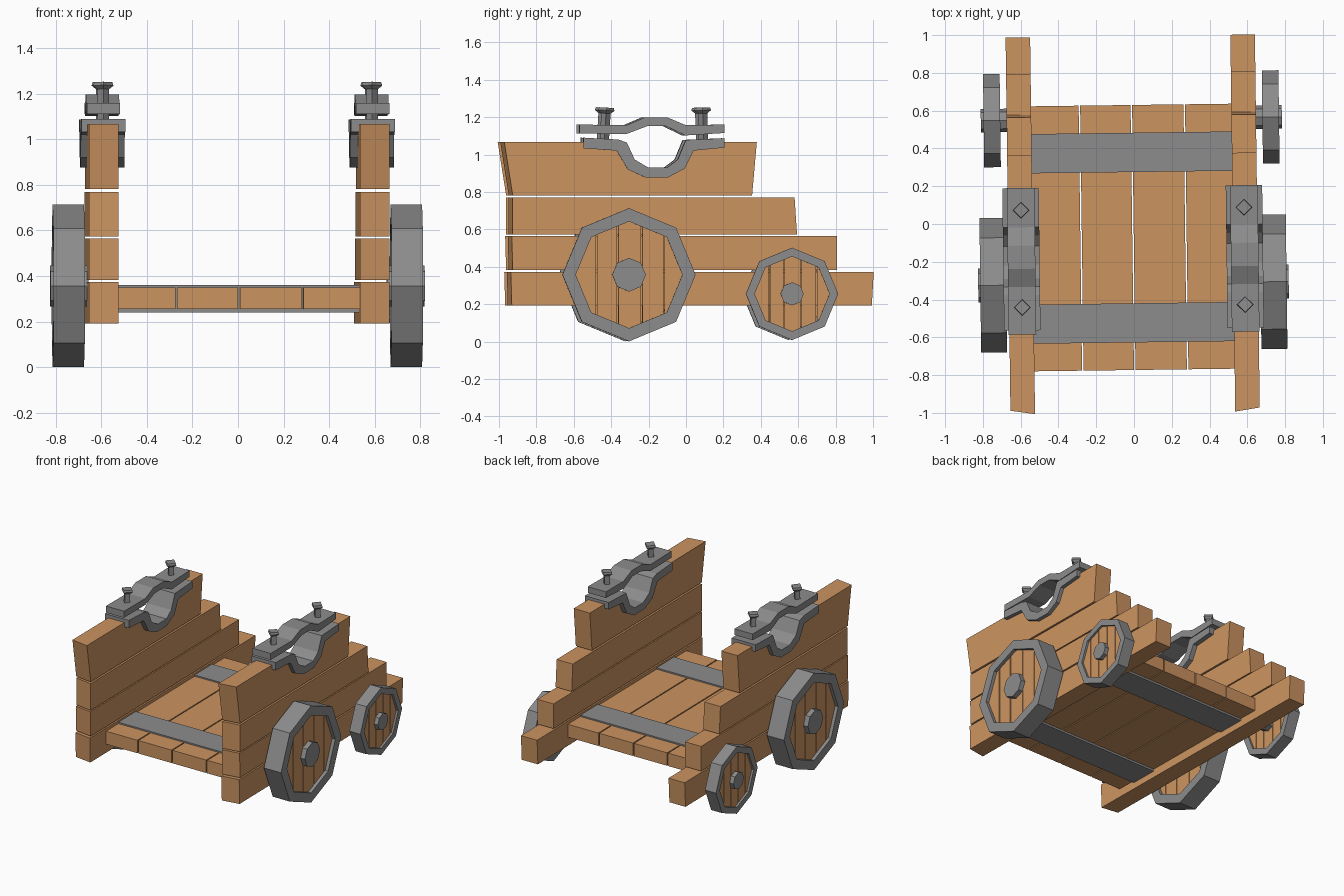
import bpy, bmesh, math
from mathutils import Vector, Matrix

if "Cube" in bpy.data.objects:
    bpy.data.objects.remove(bpy.data.objects["Cube"])

TURN = 0.013      # the whole carriage sits slightly turned
CENTRE = -0.007


def material(name, rgb):
    m = bpy.data.materials.new(name)
    m.diffuse_color = (*rgb, 1)
    m.use_nodes = True
    m.node_tree.nodes["Principled BSDF"].inputs["Base Color"].default_value = m.diffuse_color
    return m


WOOD = material("oak wood", (0.60, 0.295, 0.118))
IRON = material("grey iron", (0.262, 0.262, 0.262))


def finish(name, bm, mat, mirror=True):
    bmesh.ops.recalc_face_normals(bm, faces=bm.faces)
    mesh = bpy.data.meshes.new(name)
    bm.to_mesh(mesh)
    bm.free()
    mesh.materials.append(mat)
    ob = bpy.data.objects.new(name, mesh)
    bpy.context.collection.objects.link(ob)
    ob.location.x = CENTRE
    ob.rotation_euler.z = TURN
    if mirror:
        ob.modifiers.new("mirror", 'MIRROR').use_mirror_merge = False
    return ob


def prism(profile, x0, x1):
    """Extrude a (y, z) outline from x0 to x1."""
    bm = bmesh.new()
    f = bm.faces.new([bm.verts.new((x0, y, z)) for y, z in profile])
    new = bmesh.ops.extrude_face_region(bm, geom=[f])["geom"]
    for v in new:
        if isinstance(v, bmesh.types.BMVert):
            v.co.x = x1
    return bm


def octagon(y, z, r):
    return [(y + r * math.cos(k * math.pi / 4), z + r * math.sin(k * math.pi / 4)) for k in range(8)]


# cradle strap outlines: top surface and underside
cradle_top = [(-.556, 1.09), (-.37, 1.08), (-.325, 1.064), (-.283, .973), (-.21, .93),
              (-.11, .93), (-.053, .973), (-.01, 1.078), (.198, 1.087)]
cradle_low = [(-.556, 1.033), (-.38, 1.021), (-.32, .92), (-.225, .877),
              (-.105, .877), (-.016, .925), (.032, 1.021), (.198, 1.037)]
cap_top = [(-.578, 1.16), (-.326, 1.157), (-.23, 1.198), (-.107, 1.198), (-.01, 1.157), (.198, 1.16)]
cap_low = [(-.578, 1.112), (-.326, 1.11), (-.215, 1.152), (-.117, 1.152), (-.012, 1.102), (.198, 1.115)]

# stepped side planks; the top one is notched for the cradle
notch = [(.005, 1.065), (-.035, .95), (-.11, .9), (-.22, .9), (-.3, .95), (-.355, 1.065)]
side_planks = {
    "side_plank_bottom": [(-.96, .192), (.985, .192), (.995, .373), (-.965, .373)],
    "side_plank_lower": [(-.955, .383), (.80, .383), (.80, .565), (-.96, .565)],
    "side_plank_upper": [(-.955, .573), (.585, .573), (.572, .77), (-.955, .77)],
    "side_plank_top": [(-.955, .782), (.345, .782), (.37, 1.067)] + notch + [(-1.0, 1.067)],
}
for name, outline in side_planks.items():
    bm = prism(outline, .53, .66)
    for v in bm.verts:                       # front ends cut at a slight slant
        if v.co.y < -.9 and v.co.x > .6:
            v.co.y += .02
    finish(name, bm, WOOD)

# floor boards
for i, (x0, x1) in enumerate([(-.56, -.278), (-.27, -.003), (.005, .277), (.285, .56)]):
    finish(f"floor_board_{i + 1}", prism([(-.773, .255), (.63, .255), (.63, .35), (-.773, .35)], x0, x1),
           WOOD, mirror=False)

# iron bands around the floor
for name, y0, y1 in [("front_floor_band", -.627, -.42), ("rear_floor_band", .275, .483)]:
    finish(name, prism([(y0, .24), (y1, .24), (y1, .36), (y0, .36)], -.54, .54), IRON, mirror=False)

# cannon cradles and hold-down caps
finish("barrel_cradle", prism(cradle_top + cradle_low[::-1], .495, .688), IRON)
finish("barrel_cap", prism(cap_top + cap_low[::-1], .518, .664), IRON)


# bolts: square shaft flaring into a flat diamond head
def bolt(name, y, tilt):
    bm = bmesh.new()
    rings = []
    for r, z in [(.025, 1.06), (.025, 1.22), (.045, 1.236), (.04, 1.251)]:
        rings.append([bm.verts.new((r * math.cos(k * math.pi / 2), r * math.sin(k * math.pi / 2), z))
                      for k in range(4)])
    for a, b in zip(rings, rings[1:]):
        for k in range(4):
            bm.faces.new((a[k], a[k - 1], b[k - 1], b[k]))
    bm.faces.new(rings[0])
    bm.faces.new(rings[-1])
    turn = (Matrix.Translation((.59, y, 1.1)) @ Matrix.Rotation(tilt, 4, 'X') @ Matrix.Translation((0, 0, -1.1)))
    bmesh.ops.transform(bm, matrix=turn, verts=bm.verts)
    finish(name, bm, IRON)


bolt("front_bolt", -.443, -.06)
bolt("rear_bolt", .085, .03)


# wheels: octagonal iron rim, planked disc, iron hub
def wheel(name, y, z, r, inner, hub, x, half, hub_x0, hub_x1):
    bm = bmesh.new()
    loops = []
    for rad, px in [(r, x - half), (r, x + half), (inner, x + half), (inner, x - half)]:
        loops.append([bm.verts.new((px, *p)) for p in octagon(y, z, rad)])
    for i in range(4):
        a, b = loops[i], loops[(i + 1) % 4]
        for k in range(8):
            bm.faces.new((a[k], a[k - 1], b[k - 1], b[k]))
    finish(name + "_rim", bm, IRON)

    cuts = [-1.1, -.61, -.21, .24, .655, 1.1]
    for i, (c0, c1) in enumerate(zip(cuts, cuts[1:])):
        bm = prism(octagon(y, z, inner + .01), x - half * .65, x + half * .65)
        for edge, side in [(c0 * inner + .003, -1), (c1 * inner - .003, 1)]:
            bmesh.ops.bisect_plane(bm, geom=bm.verts[:] + bm.edges[:] + bm.faces[:],
                                   plane_co=Vector((0, y + edge, 0)), plane_no=Vector((0, side, 0)),
                                   clear_outer=True)
            bmesh.ops.holes_fill(bm, edges=[e for e in bm.edges if e.is_boundary])
        finish(f"{name}_board_{i + 1}", bm, WOOD)

    finish(name + "_hub", prism(octagon(y, z, hub), hub_x0, hub_x1), IRON)


wheel("front_wheel", -.315, .357, .356, .285, .09, .742, .069, .655, .822)
wheel("rear_wheel", .557, .255, .247, .2, .062, .738, .044, .655, .797)
